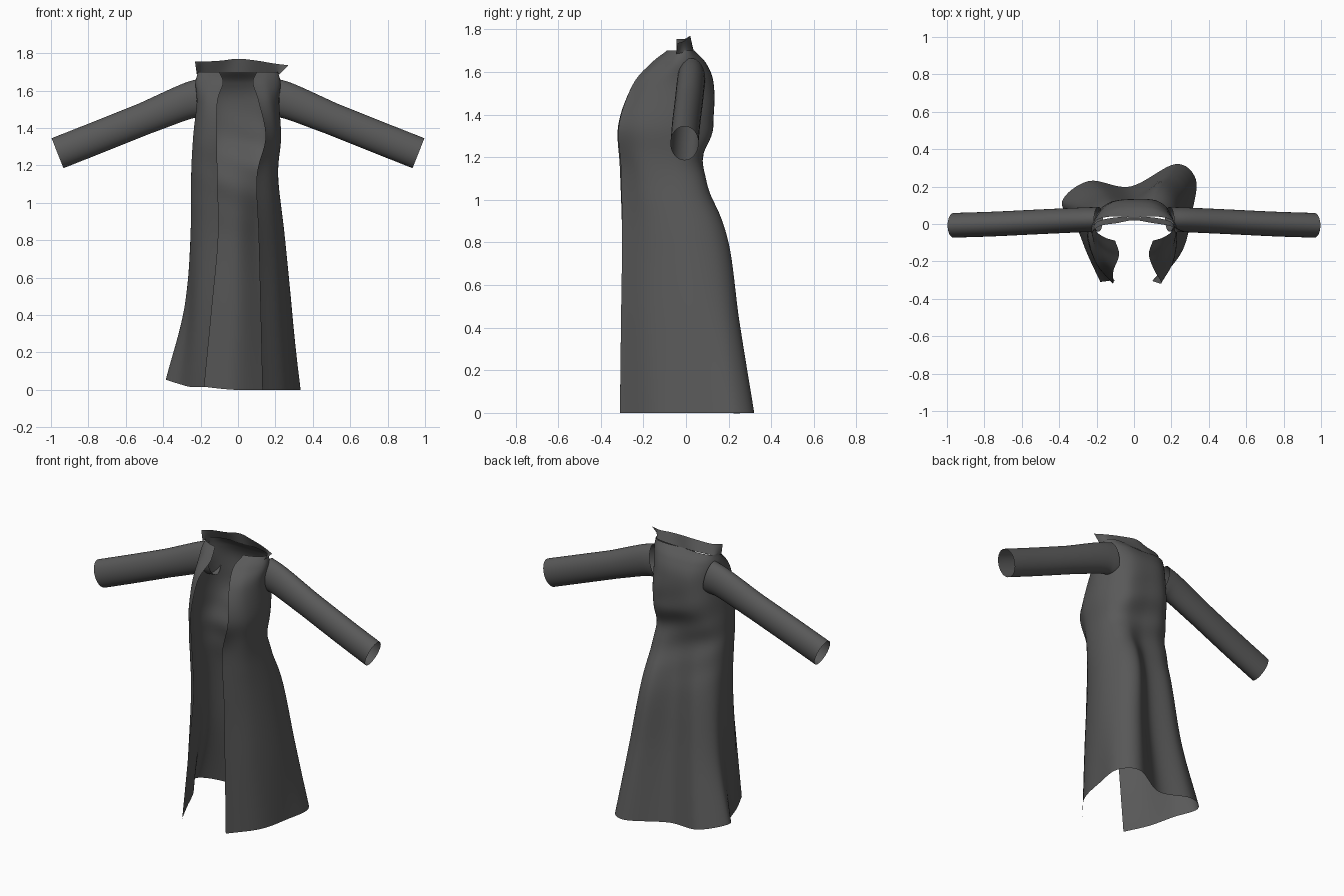
import bpy
import bmesh
import math
from mathutils import Vector

cube = bpy.data.objects.get("Cube")
if cube:
    bpy.data.objects.remove(cube, do_unlink=True)

cloth = bpy.data.materials.new("charcoal cloth")
cloth.use_nodes = True
GREY = (0.1, 0.1, 0.1, 1)
cloth.diffuse_color = GREY
cloth.node_tree.nodes["Principled BSDF"].inputs["Base Color"].default_value = GREY


def spline(points, t):
    """Catmull-Rom point on an open run of vectors, t from 0 to 1."""
    last = len(points) - 1
    i = min(int(t * last), last - 1)
    u = t * last - i
    b, c = points[i], points[i + 1]
    a = points[i - 1] if i > 0 else b * 2 - c
    d = points[i + 2] if i + 2 <= last else c * 2 - b
    return 0.5 * (2 * b + (c - a) * u + (2 * a - 5 * b + 4 * c - d) * u ** 2
                  + (3 * b - a - 3 * c + d) * u ** 3)


def sheet(name, rows, closed=False):
    """Skin a grid of points into a smooth open cloth surface."""
    bm = bmesh.new()
    grid = [[bm.verts.new(p) for p in row] for row in rows]
    for low, high in zip(grid, grid[1:]):
        count = len(low)
        for j in range(count if closed else count - 1):
            k = (j + 1) % count
            bm.faces.new((low[j], low[k], high[k], high[j]))
    bmesh.ops.recalc_face_normals(bm, faces=bm.faces)
    mesh = bpy.data.meshes.new(name)
    bm.to_mesh(mesh)
    bm.free()
    mesh.materials.append(cloth)
    mesh.shade_smooth()
    obj = bpy.data.objects.new(name, mesh)
    bpy.context.collection.objects.link(obj)


def section(z, points):
    return [Vector((x, y, z)) for x, y in points]


def mirrored(z, half):
    return section(z, half + [(-x, y) for x, y in reversed(half[:-1])])


# Coat body: plan outlines from right front edge, round the back, to the left
hem = section(0, [(-.18, -.31), (-.25, -.16), (-.31, -.01), (-.385, .12),
                  (-.24, .23), (-.02, .2), (.22, .32), (.33, .24),
                  (.31, .06), (.26, -.14), (.13, -.31)])
for index, lift in ((0, .015), (1, .015), (2, .03), (3, .055), (4, .025)):
    hem[index].z += lift
knee = section(0.43, [(-.14, -.305), (-.22, -.18), (-.26, -.04), (-.285, .09),
                      (-.18, .17), (0, .155), (.17, .25), (.27, .19),
                      (.285, .03), (.23, -.16), (.12, -.305)])
hip = section(0.82, [(-.105, -.3), (-.2, -.19), (-.25, -.05), (-.24, .06),
                     (-.15, .125), (0, .12), (.13, .195), (.22, .14),
                     (.25, 0), (.21, -.16), (.11, -.3)])
waist = section(1.14, [(-.11, -.31), (-.2, -.21), (-.25, -.07), (-.22, .02),
                       (-.13, .065), (0, .07), (.12, .08), (.19, .035),
                       (.215, -.06), (.19, -.2), (.1, -.305)])
chest = section(1.35, [(-.112, -.318), (-.2, -.21), (-.24, -.08), (-.21, .04),
                       (-.13, .11), (0, .125), (.13, .12), (.2, .05),
                       (.23, -.06), (.21, -.2), (.147, -.315)])
armhole = mirrored(1.54, [(-.11, -.25), (-.18, -.19), (-.22, -.08),
                          (-.2, .04), (-.12, .115), (0, .13)])
yoke = mirrored(1.64, [(-.08, -.165), (-.16, -.13), (-.225, -.05),
                       (-.205, .03), (-.12, .085), (0, .095)])
neckline = mirrored(1.7, [(-.1, -.09), (-.16, -.07), (-.21, -.03),
                          (-.2, .02), (-.12, .04), (0, .035)])
outlines = [hem, knee, hip, waist, chest, armhole, yoke, neckline]

COLUMNS, ROWS = 80, 77
body = []
for r in range(ROWS + 1):
    row = []
    for c in range(COLUMNS + 1):
        s = c / COLUMNS
        p = spline([spline(o, s) for o in outlines], r / ROWS)
        # Soft cloth folds, gathered at the waist and fading at the front edges
        fold = math.sin(math.pi * s) * math.exp(-((p.z - 1.2) / .22) ** 2)
        p.y += .005 * fold * math.sin(p.z * 34 + p.x * 14)
        row.append(p)
    body.append(row)
sheet("coat_body", body)

# Stand collar: a flaring band across the back of the neck
base = [Vector(p) for p in ((-.22, -.045, 1.685), (-.2, .01, 1.695),
                            (-.1, .035, 1.7), (0, .035, 1.7), (.1, .035, 1.7),
                            (.2, .01, 1.695), (.22, -.045, 1.685))]
rim = [Vector(p) for p in ((-.23, -.045, 1.755), (-.18, -.01, 1.755),
                           (-.09, .005, 1.76), (0, .02, 1.77), (.1, .005, 1.76),
                           (.19, -.01, 1.745), (.27, -.04, 1.735))]
collar = []
for r in range(7):
    collar.append([spline(base, c / 40).lerp(spline(rim, c / 40), r / 6)
                   for c in range(41)])
sheet("collar", collar)


# Sleeves: oval open tubes that level out where they meet the shoulder
def sleeve(name, side):
    path = [Vector(p) for p in ((.19, .025, 1.562), (.28, .022, 1.54),
                                (.5, .012, 1.45), (.75, 0, 1.35),
                                (.965, -.007, 1.265))]
    rings = []
    for r in range(25):
        t = r / 24
        centre = spline(path, t)
        along = (spline(path, min(t + .02, 1)) - spline(path, max(t - .02, 0)))
        along.normalize()
        up = Vector((-along.z, 0, along.x))
        tall = .105 - .019 * min(1, t * 2)
        ring = []
        for k in range(32):
            a = math.tau * k / 32
            p = centre + up * tall * math.sin(a)
            p.y += .066 * math.cos(a)
            p.x *= side
            ring.append(p)
        rings.append(ring)
    sheet(name, rings, closed=True)


sleeve("left_sleeve", 1)
sleeve("right_sleeve", -1)
